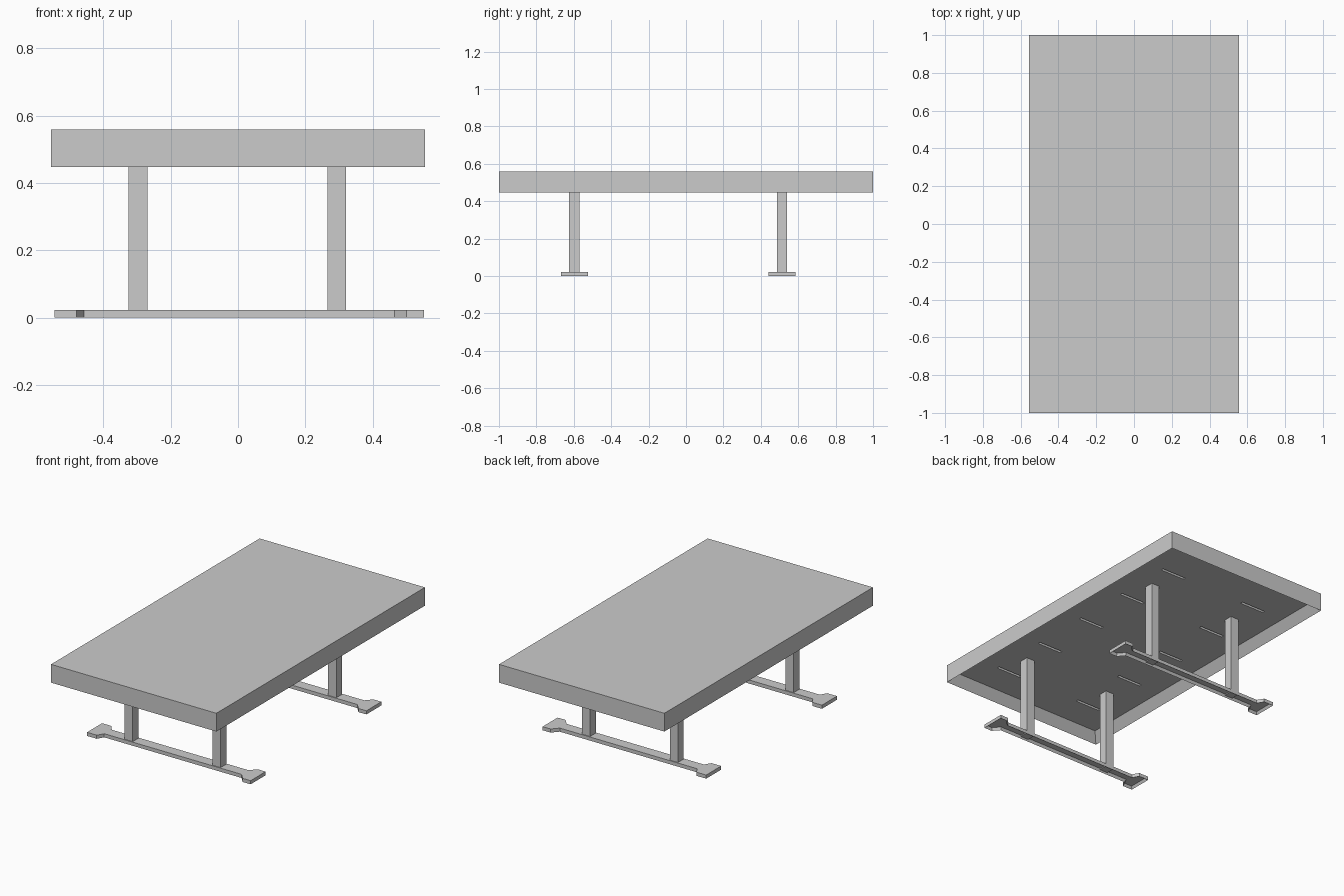
import bpy, bmesh

if "Cube" in bpy.data.objects:
    bpy.data.objects.remove(bpy.data.objects["Cube"])

def finish(bm, name):
    bmesh.ops.recalc_face_normals(bm, faces=bm.faces)
    me = bpy.data.meshes.new(name)
    bm.to_mesh(me)
    bm.free()
    ob = bpy.data.objects.new(name, me)
    bpy.context.collection.objects.link(ob)
    return ob

def shell(name, outline, z0, z1, rim, depth):
    """Extruded outline with a recess pushed up into its underside."""
    bm = bmesh.new()
    bottom = bm.faces.new([bm.verts.new((x, y, z0)) for x, y in outline])
    top = bmesh.ops.extrude_face_region(bm, geom=[bottom], use_keep_orig=True)["geom"]
    for v in top:
        if isinstance(v, bmesh.types.BMVert):
            v.co.z = z1
    bmesh.ops.recalc_face_normals(bm, faces=bm.faces)
    bmesh.ops.inset_region(bm, faces=[bottom], thickness=rim, use_even_offset=True)
    for v in bottom.verts:
        v.co.z += depth
    return finish(bm, name)

def add_box(bm, x0, x1, y0, y1, z0, z1):
    for v in bmesh.ops.create_cube(bm, size=1)["verts"]:
        v.co.x = x1 if v.co.x > 0 else x0
        v.co.y = y1 if v.co.y > 0 else y0
        v.co.z = z1 if v.co.z > 0 else z0

W, Z0, Z1, RECESS = 0.555, 0.447, 0.558, 0.058
LEG_X = (-0.297, 0.293)
LEG_Y = (-0.597, 0.513)

# Table top, hollow underneath
top = shell("table_top", [(-W, -1), (W, -1), (W, 1), (-W, 1)], Z0, Z1, 0.04, RECESS)

# Rows of short slots in the underside
bm = bmesh.new()
for x in LEG_X:
    for i in range(5):
        y = -0.03 + (i - 2) * 0.365
        add_box(bm, x - 0.083, x + 0.083, y - 0.008, y + 0.008,
                Z0 + RECESS - 0.01, Z0 + RECESS + 0.02)
cutter = finish(bm, "slot_cutter")
cutter.hide_render = True
cutter.hide_set(True)
mod = top.modifiers.new("slots", "BOOLEAN")
mod.operation = "DIFFERENCE"
mod.solver = "EXACT"
mod.object = cutter

# Foot rails with flared ends, and square legs
for label, y in zip(("front", "back"), LEG_Y):
    half = [(-0.545, 0.072), (-0.48, 0.072), (-0.457, 0.033),
            (0.465, 0.033), (0.5, 0.072), (0.553, 0.072)]
    outline = [(x, y - h) for x, h in half] + [(x, y + h) for x, h in reversed(half)]
    shell(label + "_foot_rail", outline, 0, 0.022, 0.009, 0.016)
    for side, x in zip(("left", "right"), LEG_X):
        bm = bmesh.new()
        add_box(bm, x - 0.0275, x + 0.0275, y - 0.0275, y + 0.0275,
                0.01, Z0 + RECESS + 0.005)
        finish(bm, f"{label}_{side}_leg")
